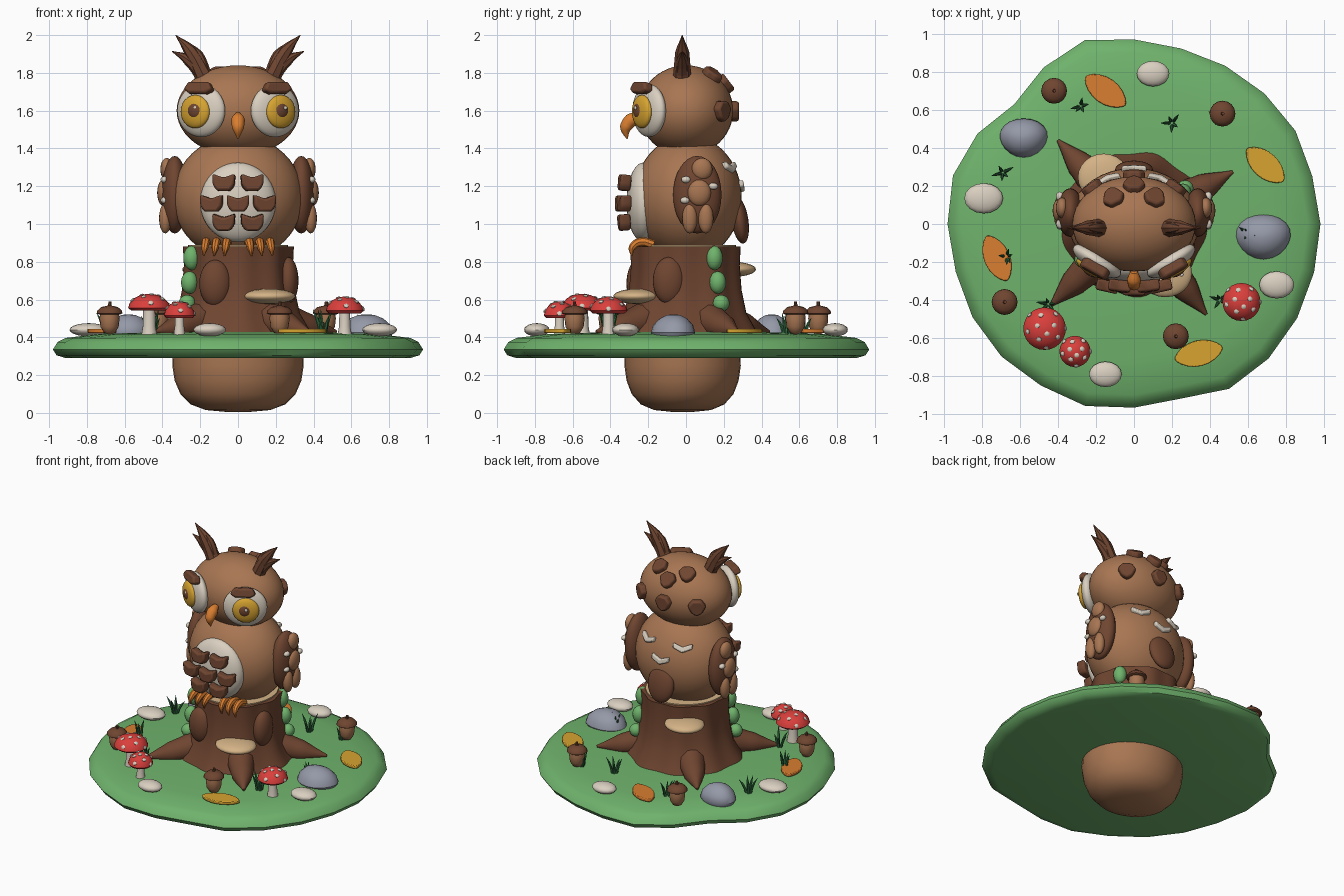
import bpy, bmesh, math, random
from mathutils import Vector, Quaternion, Matrix

random.seed(4)
if "Cube" in bpy.data.objects:
    bpy.data.objects.remove(bpy.data.objects["Cube"])


def material(name, *rgb):
    m = bpy.data.materials.new(name)
    m.use_nodes = True
    m.diffuse_color = (*rgb, 1)
    m.node_tree.nodes["Principled BSDF"].inputs["Base Color"].default_value = (*rgb, 1)
    return m


BROWN = material("warm brown", .39, .18, .085)
DARK = material("dark brown", .16, .06, .03)
GREEN = material("meadow green", .16, .45, .15)
BLADE = material("grass green", .035, .17, .06)
CREAM = material("cream", .70, .63, .53)
ORANGE = material("orange", .70, .21, .03)
GOLD = material("gold", .68, .37, .03)
RED = material("red", .70, .05, .045)
GREY = material("stone grey", .30, .32, .39)
TAN = material("cut wood tan", .66, .45, .24)
NO_TURN = Quaternion()


def add(name, bm, mat, loc=(0, 0, 0), quat=NO_TURN):
    bmesh.ops.recalc_face_normals(bm, faces=bm.faces)
    me = bpy.data.meshes.new(name)
    bm.to_mesh(me)
    bm.free()
    ob = bpy.data.objects.new(name, me)
    me.materials.append(mat)
    ob.matrix_world = Matrix.Translation(loc) @ quat.to_matrix().to_4x4()
    bpy.context.collection.objects.link(ob)
    return ob


def facing(n):
    return Vector(n).to_track_quat('Z', 'Y')


def ball(name, mat, loc, radii, quat=NO_TURN, segs=24):
    bm = bmesh.new()
    bmesh.ops.create_uvsphere(bm, u_segments=segs, v_segments=segs * 2 // 3, radius=1)
    bmesh.ops.scale(bm, vec=radii, verts=bm.verts)
    return add(name, bm, mat, loc, quat)


def lathe(name, mat, profile, segs=24, loc=(0, 0, 0), shape=lambda a: 1, squash=1):
    """Spin (radius, z) pairs; shape(angle) varies the radius."""
    bm = bmesh.new()
    rings = []
    for r, z in profile:
        ring = []
        for i in range(segs):
            a = math.tau * i / segs
            k = r * shape(a)
            ring.append(bm.verts.new((k * math.cos(a), k * math.sin(a) * squash, z)))
        rings.append(ring)
    for lo, hi in zip(rings, rings[1:]):
        for i in range(segs):
            j = (i + 1) % segs
            bm.faces.new((lo[i], lo[j], hi[j], hi[i]))
    bm.faces.new(rings[0])
    bm.faces.new(rings[-1])
    return add(name, bm, mat, loc)


def plate(name, mat, outline, depth, loc, quat, bevel=.012):
    """Extrude an outline along the facing direction, with soft edges."""
    bm = bmesh.new()
    face = bm.faces.new([bm.verts.new((x, y, -depth / 2)) for x, y in outline])
    ext = bmesh.ops.extrude_face_region(bm, geom=[face])
    bmesh.ops.translate(bm, vec=(0, 0, depth),
                        verts=[v for v in ext["geom"] if isinstance(v, bmesh.types.BMVert)])
    ob = add(name, bm, mat, loc, quat)
    mod = ob.modifiers.new("soft edges", 'BEVEL')
    mod.width, mod.segments = bevel, 2
    return ob


def tube(name, mat, points, sides=2):
    """Round tapering tube through (x, y, z, radius) points."""
    cu = bpy.data.curves.new(name, 'CURVE')
    cu.dimensions, cu.bevel_depth, cu.bevel_resolution = '3D', 1, sides
    cu.use_fill_caps, cu.resolution_u = True, 6
    sp = cu.splines.new('BEZIER')
    sp.bezier_points.add(len(points) - 1)
    for b, p in zip(sp.bezier_points, points):
        b.co, b.radius = p[:3], p[3]
        b.handle_left_type = b.handle_right_type = 'AUTO'
    cu.materials.append(mat)
    bpy.context.collection.objects.link(bpy.data.objects.new(name, cu))


def on(part, p):
    """Nearest-ray point on an ellipsoid and the rotation facing outward."""
    c, r = map(Vector, part)
    d = Vector(p) - c
    q = Vector([d[i] / r[i] for i in range(3)])
    d /= q.length
    return c + d, facing([d[i] / r[i] ** 2 for i in range(3)])


# Ground slab with a wavy rim, and the soil ball below it
RIM = [.98, .97, .98, .97, .96, .955, .97, 1, .95, .89, .95, .985,
       .98, .97, .98, .985, .98, .99, .965, .95, 1, 1, .99, .98]
lathe("ground", GREEN, [(.05, .295), (.93, .29), (.98, .305), (1, .335), (.975, .375), (.93, .397),
                        (.75, .418), (.4, .428), (.05, .43)], 24,
      shape=lambda a: RIM[round(a / math.tau * 24) % 24])
lathe("soil_ball", BROWN, [(.06, .005), (.17, .015), (.25, .045), (.305, .1), (.335, .17), (.348, .25),
                           (.345, .34)], 32, (0, -.018, 0), squash=.885)

# Tree stump with ridged bark, cut top, roots, knots, shelves and moss
lathe("stump", DARK, [(.40, .38), (.365, .45), (.32, .53), (.295, .65), (.285, .78), (.29, .88)], 72,
      shape=lambda a: 1 + .025 * math.cos(9 * a + 1))
lathe("stump_top", TAN, [(.265, .87), (.265, .888)], 36)
for x, y in ((-.4, .44), (.52, .275), (-.44, -.43), (.38, -.475)):
    tube("root", DARK, [(x * .4, y * .4, .50, .10), (x * .72, y * .72, .455, .07), (x, y, .43, .008)], 3)
ball("bark_knot_front", DARK, (-.12, -.255, .685), (.085, .06, .125))
ball("bark_knot_side", DARK, (.265, -.09, .70), (.055, .085, .125))
ball("shelf_fungus_front", TAN, (.165, -.26, .617), (.14, .125, .04))
ball("shelf_fungus_back", TAN, (-.16, .245, .76), (.135, .125, .04))
for s in (-1, 1):
    for k, (z, h) in enumerate(((.82, .065), (.69, .06), (.58, .045))):
        ball("moss", GREEN, (s * (.245 + .012 * k), s * (.15 + .018 * k), z), (.045, .045, h), segs=12)

# Owl body, belly, tail and head
BODY = ((0, .01, 1.14), (.345, .285, .33))
HEAD = ((0, 0, 1.6), (.325, .25, .24))
ball("body", BROWN, *BODY, segs=36)
ball("head", BROWN, *HEAD, segs=36)
ball("belly", CREAM, (0, -.225, 1.115), (.2, .09, .21), segs=32)
ball("tail", DARK, (0, .285, 1.02), (.1, .045, .125), Quaternion((1, 0, 0), .15))

# Belly feathers in three rows
HALF = [(.06, .045), (.057, -.015), (.035, -.045)]
SHIELD = [(0, .024)] + HALF + [(-x, y) for x, y in HALF[::-1]]
for z, row in ((1.22, (-.075, .075)), (1.11, (-.14, 0, .14)), (1.01, (-.075, .075))):
    for x in row:
        y = -.345 + .9 * x * x + 1.2 * (z - 1.11) ** 2
        plate("belly_feather", DARK, SHIELD, .06, (x, y, z), facing((x * 1.6, -1, (z - 1.11) * .8)))

# Pale chevrons on the back, dark feathers on the back of the head
CHEVRON = [(0, -.03), (.065, .0), (.065, .035), (0, .008), (-.065, .035), (-.065, 0)]
for p in ((-.14, .24, 1.3), (.14, .24, 1.3), (0, .3, 1.2)):
    plate("back_chevron", CREAM, CHEVRON, .035, *on(BODY, p), bevel=.008)
SCALE = [(.03, .05), (-.03, .05), (-.06, .01), (-.035, -.04), (0, -.06), (.035, -.04), (.06, .01)]
for p in ((-.11, .14, 1.79), (.11, .14, 1.79), (0, .2, 1.74),
          (-.21, .18, 1.6), (0, .25, 1.6), (.21, .18, 1.6)):
    plate("head_feather", DARK, SCALE, .06, *on(HEAD, p))

BROW = [(.085, -.01), (.06, .032), (-.06, .032), (-.085, -.01), (-.05, -.03), (.05, -.03)]
for s in (-1, 1):
    # Eye: stacked domes along the gaze direction
    gaze = Vector((s * .52, -.85, 0))
    turn, eye = facing(gaze), Vector((s * .195, -.195, 1.6))
    ball("eye_disc", CREAM, eye, (.145, .14, .055), turn, 32)
    ball("iris", GOLD, eye + gaze * .045 + Vector((s * .008, 0, -.005)), (.088, .088, .032), turn)
    ball("pupil", DARK, eye + gaze * .068, (.042, .042, .02), turn, 16)
    ball("eye_glint", CREAM, eye + gaze * .086 + Vector((.012, 0, .015)), (.011, .011, .007), turn, 12)
    plate("brow", DARK, BROW, .055, (s * .205, -.235, 1.718), facing((s * .45, -.8, .25)))
    # Ear tuft
    for x, z, r in ((.33, 2.0, .05), (.35, 1.915, .04), (.27, 1.965, .04)):
        tube("ear_tuft", DARK, [(s * .17, -.02, 1.76, r), (s * (x * .62 + .045), -.02, z * .5 + .91, r * .75),
                                (s * x, -.02, z, .002)])
    # Wing with layered feathers
    ball("wing", DARK, (s * .335, .06, 1.155), (.07, .128, .205))
    for y, z, ry, rz, x in ((.085, 1.29, .055, .06, .378), (.07, 1.165, .062, .07, .395),
                            (.02, 1.03, .04, .08, .385), (.105, 1.03, .04, .08, .385)):
        ball("wing_feather", BROWN, (s * x, y, z), (.033, ry, rz), segs=16)
    for y, z in ((0, 1.235), (.145, 1.2), (-.005, 1.125)):
        ball("wing_fleck", CREAM, (s * .39, y, z), (.02, .025, .018), segs=12)
    # Talons gripping the stump edge
    for x in (.06, .115, .17):
        tube("talon", ORANGE, [(s * x, -.17, .89, .024), (s * x, -.24, .905, .024),
                               (s * (x + .006), -.285, .875, .019), (s * (x + .012), -.287, .83, .004)])

tube("beak", ORANGE, [(0, -.25, 1.575, .02), (0, -.29, 1.55, .037), (0, -.318, 1.51, .032),
                      (0, -.312, 1.45, .003)], 4)

# Toadstools
for x, y, z, r in ((-.47, -.55, .55, .112), (-.31, -.67, .51, .082), (.565, -.41, .535, .1)):
    lathe("toadstool_stem", CREAM, [(r * .38, .41), (r * .3, .46), (r * .28, z + .01)], 16, (x, y, 0))
    lathe("toadstool_cap", RED, [(.25 * r, 0), (.85 * r, -.008), (r, .006), (.93 * r, .03), (.7 * r, .058),
                                 (.4 * r, .074), (.1 * r, .08)], 24, (x, y, z))
    for k in range(11):
        a, e = k * 2.4, .2 + .11 * k
        p = Vector((math.cos(a) * math.cos(e) * r, math.sin(a) * math.cos(e) * r, .079 * math.sin(e)))
        ball("cap_spot", CREAM, p + Vector((x, y, z)), (.014, .014, .007),
             facing((p.x, p.y, p.z * 2)), 8)

# Acorns
for x, y in ((-.42, .7), (.465, .58), (-.68, -.41), (.22, -.59)):
    lathe("acorn_nut", BROWN, [(.008, .415), (.03, .425), (.048, .455), (.053, .5), (.05, .53)], 16, (x, y, 0))
    lathe("acorn_cap", DARK, [(.055, .52), (.068, .527), (.066, .54), (.045, .56), (.01, .568)], 16, (x, y, 0))
    tube("acorn_stalk", DARK, [(x, y, .56, .01), (x + .003, y, .59, .008)])

# Pebbles and boulders
for x, y, r in ((.1, .79, .086), (-.79, .135, .102), (.75, -.32, .092), (-.15, -.79, .086)):
    ball("pebble", CREAM, (x, y, .44), (r, r * .78, .035), segs=16)
for x, y, r in ((-.58, .455, .125), (.68, -.065, .143)):
    lathe("boulder", GREY, [(r * .9, .40), (r, .425), (r * .9, .465), (r * .62, .5), (r * .3, .518),
                            (r * .05, .522)], 20, (x, y, 0), lambda a: 1 + .03 * math.sin(3 * a), .82)

# Fallen leaves: pointed lens outlines
LENS = [(-.13 * math.cos(t), .068 * math.sin(t) * abs(math.sin(t)) ** .4)
        for t in (math.tau * i / 20 for i in range(20))]
for mat, x, y, a in ((ORANGE, -.15, .7, -36), (GOLD, .69, .31, -42),
                     (ORANGE, -.72, -.18, -66), (GOLD, .34, -.68, 14)):
    plate("fallen_leaf", mat, LENS, .022, (x, y, .434), Quaternion((0, 0, 1), math.radians(a)), .005)

# Grass tufts
for x, y in ((-.28, .62), (.2, .53), (-.69, .27), (-.67, -.17), (.44, .56), (.45, -.4), (.6, -.05), (-.45, -.42)):
    for k in range(5):
        a = k * 1.25 + random.random()
        dx, dy = math.cos(a), math.sin(a)
        h, s = random.uniform(.08, .13), random.uniform(.03, .065)
        tube("grass_blade", BLADE, [(x + dx * .012, y + dy * .012, .41, .009),
                                    (x + dx * s * .6, y + dy * s * .6, .42 + h * .6, .008),
                                    (x + dx * s, y + dy * s, .42 + h, .001)], 1)

# Turn tubes into meshes and smooth the curved surfaces
bpy.ops.object.select_all(action='DESELECT')
for ob in bpy.context.scene.objects:
    if ob.type == 'CURVE':
        ob.select_set(True)
        bpy.context.view_layer.objects.active = ob
bpy.ops.object.convert(target='MESH')
for ob in bpy.context.scene.objects:
    ob.select_set(ob.type == 'MESH')
bpy.ops.object.shade_smooth_by_angle(angle=math.radians(40))
